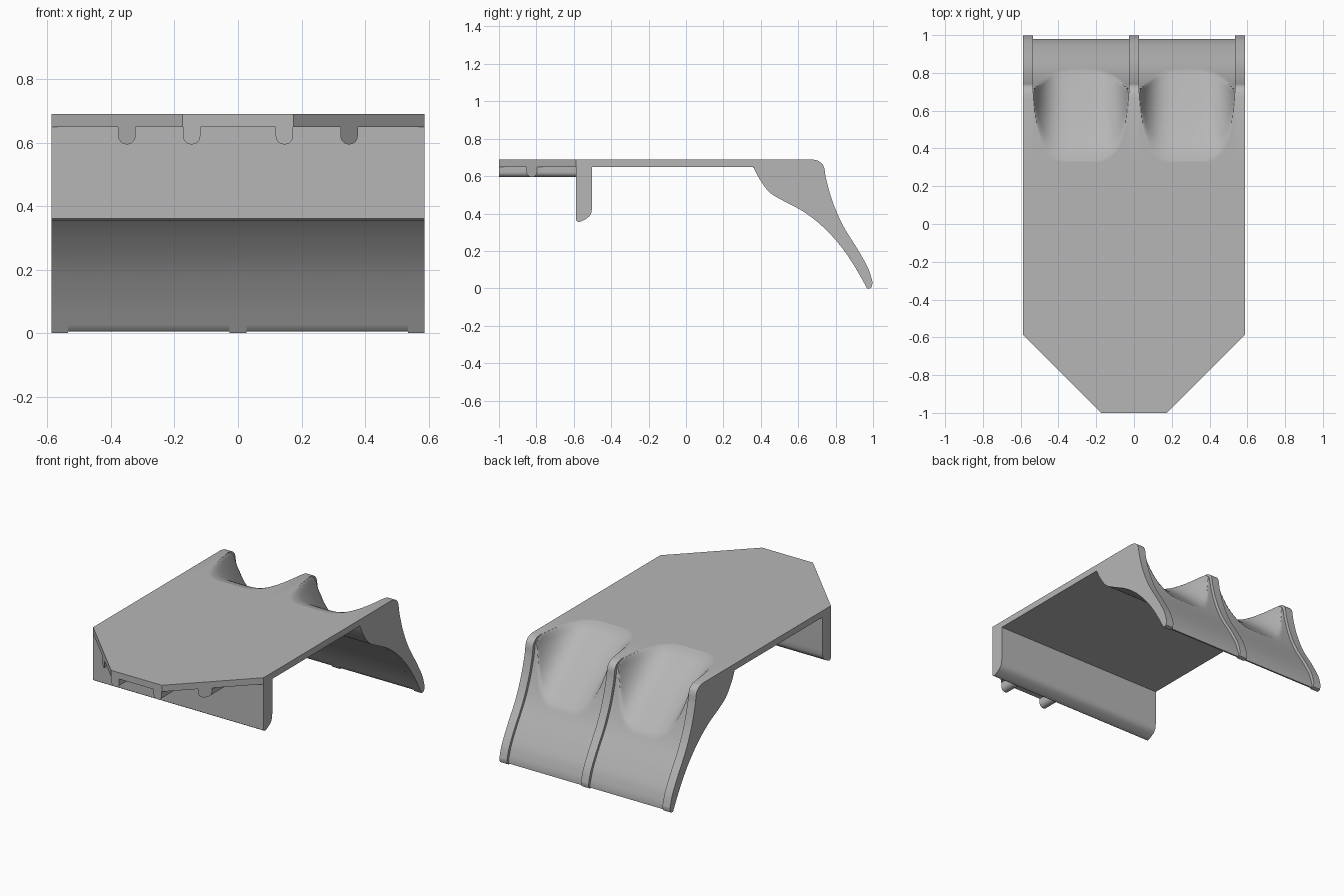
import bpy, bmesh, math
from mathutils import Vector

cube = bpy.data.objects.get("Cube")
if cube:
    bpy.data.objects.remove(cube)

grey = bpy.data.materials.new("plain grey")
grey.use_nodes = True
grey.diffuse_color = (0.47, 0.47, 0.47, 1)
grey.node_tree.nodes["Principled BSDF"].inputs["Base Color"].default_value = (0.47, 0.47, 0.47, 1)

HALF, TOP, LOW = 0.588, 0.69, 0.65      # half width, deck top, deck underside
START = 0.33                            # y where the rear bays begin
WALL = 0.052                            # rib thickness between bays


def loft(name, sections):
    """Solid through matching closed sections of 3D points."""
    bm = bmesh.new()
    rings = [[bm.verts.new(p) for p in s] for s in sections]
    for a, b in zip(rings, rings[1:]):
        for i in range(len(a)):
            j = (i + 1) % len(a)
            bm.faces.new((a[i], a[j], b[j], b[i]))
    bm.faces.new(rings[0])
    bm.faces.new(rings[-1])
    bmesh.ops.recalc_face_normals(bm, faces=bm.faces[:])
    mesh = bpy.data.meshes.new(name)
    bm.to_mesh(mesh)
    bm.free()
    mesh.materials.append(grey)
    obj = bpy.data.objects.new(name, mesh)
    bpy.context.collection.objects.link(obj)
    bpy.ops.object.select_all(action="DESELECT")
    obj.select_set(True)
    bpy.context.view_layer.objects.active = obj
    bpy.ops.object.shade_smooth_by_angle(angle=math.radians(32))
    return obj


def prism(name, profile, x0, x1):
    """Extrude a (y, z) profile across x."""
    return loft(name, [[(x, y, z) for y, z in profile] for x in (x0, x1)])


def spline(pts, steps=6):
    """Catmull-Rom curve through 2D points."""
    p = [Vector(q) for q in [pts[0]] + pts + [pts[-1]]]
    out = []
    for a, b, c, d in zip(p, p[1:], p[2:], p[3:]):
        for k in range(steps):
            t = k / steps
            out.append(0.5 * (2 * b + (c - a) * t + (2 * a - 5 * b + 4 * c - d) * t * t
                              + (3 * b - a - 3 * c + d) * t ** 3))
    return [tuple(q) for q in out] + [tuple(pts[-1])]


def height(curve, y):
    """Look up z on a curve whose y increases."""
    if y <= curve[0][0]:
        return curve[0][1]
    for (ya, za), (yb, zb) in zip(curve, curve[1:]):
        if y <= yb:
            return za + (zb - za) * (y - ya) / max(yb - ya, 1e-6)
    return curve[-1][1]


# Rear curves: outer rib edge, underside, scoop floor
outer = spline([(0.67, TOP), (0.71, 0.68), (0.737, 0.65), (0.75, 0.58), (0.785, 0.46),
                (0.84, 0.335), (0.92, 0.205), (0.975, 0.105), (0.998, 0.03)])
under = spline([(0.36, LOW), (0.39, 0.59), (0.445, 0.515), (0.52, 0.468), (0.62, 0.415),
                (0.72, 0.34), (0.82, 0.235), (0.9, 0.12), (0.968, 0)])
floor = spline([(START, TOP), (0.4, 0.668), (0.5, 0.61), (0.6, 0.535), (0.7, 0.45),
                (0.8, 0.36), (0.87, 0.285), (1, 0.14)])

# Deck with a tapered nose
tip, shoulder = 0.175, -0.587
outline = [(-tip, -1), (tip, -1), (HALF, shoulder), (HALF, START), (-HALF, START), (-HALF, shoulder)]
loft("deck", [[(x, y, z) for x, y in outline] for z in (LOW, TOP)])

# Front flange with a rounded lower inside corner
flange = [(-0.587, 0.66), (-0.587, 0.362), (-0.575, 0.354)] + spline(
    [(-0.56, 0.358), (-0.525, 0.378), (-0.507, 0.402), (-0.502, 0.44)], 3) + [(-0.502, 0.66)]
prism("front_flange", flange, -HALF, HALF)

# Rounded rails under the nose, trimmed to its edge
R = 0.0275
for i, cx in enumerate((-0.35, -0.146, 0.146, 0.35)):
    arc = [(cx + R * math.cos(a), 0.622 + R * math.sin(a))
           for a in (math.pi + math.pi * k / 12 for k in range(13))]
    section = [(cx - R, LOW + 0.005)] + arc + [(cx + R, LOW + 0.005)]
    loft(f"nose_rail_{i + 1}", [[(x, max(-1, abs(x) - 1 - tip), z) for x, z in section],
                                [(x, -0.58, z) for x, z in section]])

# Three upright rear ribs
rib = [(START, TOP)] + outer + [(0.992, 0.006), (0.982, 0)] + under[::-1] + [(START, LOW)]
for name, x0 in (("right_rib", -HALF), ("middle_rib", -WALL / 2), ("left_rib", HALF - WALL)):
    prism(name, rib, x0, x0 + WALL)

# Two scooped bays between the ribs
ROWS, COLS, END = 72, 56, 0.98
skin = [(y - 0.02, z) for y, z in outer]
half_bay = (HALF - WALL * 1.5) / 2
centre = WALL / 2 + half_bay
ys = [START + (END - START) * k / ROWS for k in range(ROWS + 1)]
for name, side in (("right_bay", -1), ("left_bay", 1)):
    sections = []
    for c in range(COLS + 1):
        u = math.sin(math.pi * (c / COLS - 0.5))
        shift = 0.45 * (1 - math.sqrt(max(0, 1 - u ** 4)))
        x = side * centre + u * half_bay
        upper = [(x, y, min(height(skin, y), height(floor, y - shift))) for y in ys]
        lower = [(x, y, max(0.005, height(under, y))) for y in reversed(ys)]
        sections.append(upper + lower)
    loft(name, sections)
